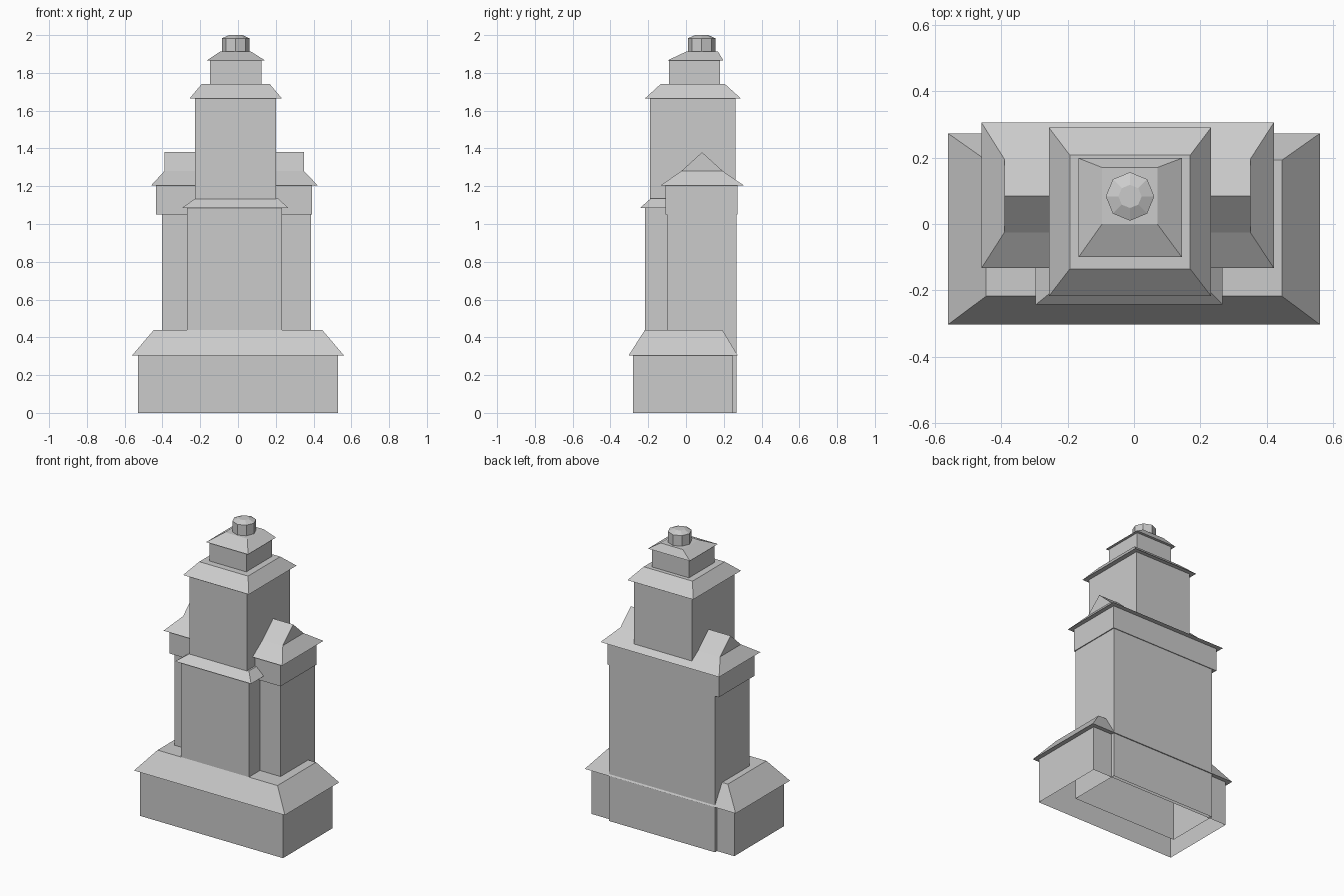
import bpy, bmesh, math

if "Cube" in bpy.data.objects:
    bpy.data.objects.remove(bpy.data.objects["Cube"], do_unlink=True)

stone = bpy.data.materials.new("grey stone")
stone.use_nodes = True
GREY = (0.6, 0.6, 0.6, 1)
stone.diffuse_color = GREY
stone.node_tree.nodes["Principled BSDF"].inputs["Base Color"].default_value = GREY


def rect(x0, x1, y0, y1, z):
    return [(x0, y0, z), (x1, y0, z), (x1, y1, z), (x0, y1, z)]


def ring(cx, cy, r, z, n=8):
    steps = [2 * math.pi * i / n for i in range(n)]
    return [(cx + r * math.cos(a), cy + r * math.sin(a), z) for a in steps]


def loft(name, rings, floor=True):
    """Join stacked rings of points into one flat-faced solid."""
    bm = bmesh.new()
    loops = [[bm.verts.new(p) for p in r] for r in rings]
    for low, high in zip(loops, loops[1:]):
        n = len(low)
        for i in range(n):
            j = (i + 1) % n
            bm.faces.new((low[i], low[j], high[j], high[i]))
    bm.faces.new(loops[-1])
    if floor:
        bm.faces.new(loops[0][::-1])
    # collapse ridge ends that share a point
    bmesh.ops.remove_doubles(bm, verts=bm.verts, dist=0.0001)
    mesh = bpy.data.meshes.new(name)
    bm.to_mesh(mesh)
    bm.free()
    mesh.materials.append(stone)
    obj = bpy.data.objects.new(name, mesh)
    bpy.context.collection.objects.link(obj)
    return obj


def block(name, x0, x1, y0, y1, z0, z1, floor=True):
    loft(name, [rect(x0, x1, y0, y1, z0), rect(x0, x1, y0, y1, z1)], floor)


def hip_roof(name, eave, top, z0, z1):
    loft(name, [rect(*eave, z0), rect(*top, z1)])


# Base, open underneath, with its skirt roof
block("base", -0.53, 0.53, -0.28, 0.245, 0, 0.305, floor=False)
hip_roof("base_roof", (-0.56, 0.56, -0.303, 0.273),
         (-0.445, 0.445, -0.217, 0.192), 0.305, 0.44)

# Main body and the wider storey above it
block("main_body", -0.402, 0.386, -0.10, 0.267, 0, 1.1, floor=False)
block("upper_storey", -0.434, 0.392, -0.108, 0.272, 1.05, 1.205)

# Wide roof: hipped skirt with a gable on top
hip_roof("wing_roof", (-0.459, 0.421, -0.133, 0.305),
         (-0.39, 0.35, -0.025, 0.195), 1.205, 1.28)
gable = rect(-0.39, 0.35, -0.025, 0.195, 1.28)
bm = bmesh.new()
a, b, c, d = [bm.verts.new(p) for p in gable]
left, right = [bm.verts.new((x, 0.085, 1.38)) for x in (-0.39, 0.35)]
for face in ((a, b, right, left), (c, d, left, right), (b, c, right),
             (d, a, left), (d, c, b, a)):
    bm.faces.new(face)
mesh = bpy.data.meshes.new("gable")
bm.to_mesh(mesh)
bm.free()
mesh.materials.append(stone)
bpy.context.collection.objects.link(bpy.data.objects.new("gable", mesh))

# Projecting front bay with its cap
block("front_bay", -0.27, 0.233, -0.217, 0, 0.42, 1.085)
hip_roof("front_bay_cap", (-0.296, 0.267, -0.243, 0.05),
         (-0.227, 0.212, -0.187, 0), 1.085, 1.135)

# Tower, lantern and their roofs
block("tower", -0.227, 0.201, -0.19, 0.262, 1.1, 1.665)
hip_roof("tower_roof", (-0.256, 0.232, -0.217, 0.29),
         (-0.193, 0.169, -0.135, 0.207), 1.665, 1.74)
block("lantern", -0.148, 0.125, -0.091, 0.18, 1.73, 1.865)
hip_roof("lantern_roof", (-0.167, 0.144, -0.10, 0.198),
         (-0.096, 0.07, 0, 0.17), 1.865, 1.912)

# Eight-sided cupola with a shallow cap
loft("cupola", [ring(-0.012, 0.083, r, z)
                for r, z in ((0.073, 1.905), (0.073, 1.983), (0.035, 2.0))])
